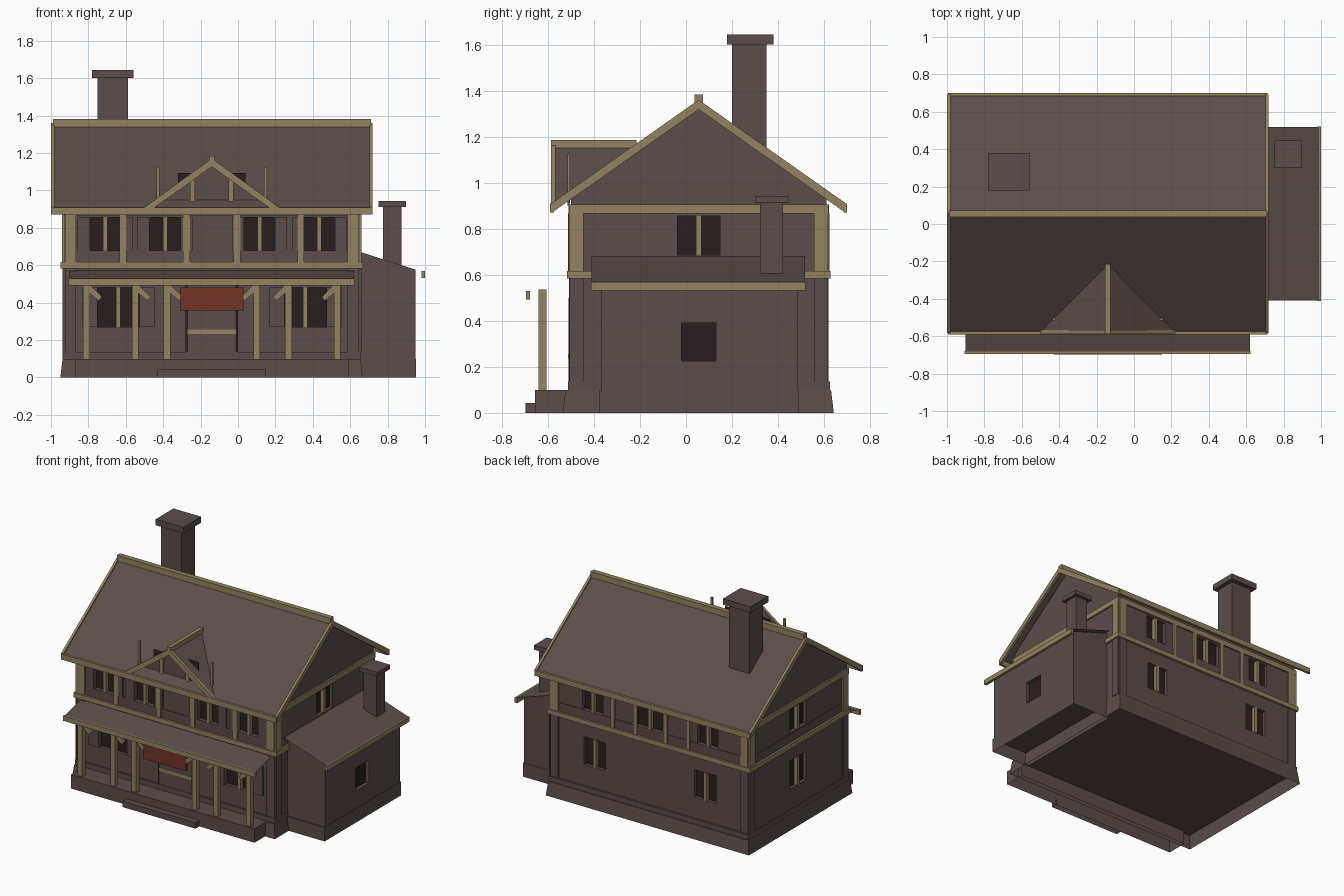
import bpy, bmesh

if "Cube" in bpy.data.objects:
    bpy.data.objects.remove(bpy.data.objects["Cube"])

def material(name, rgb):
    m = bpy.data.materials.new(name)
    m.diffuse_color = (*rgb, 1)
    m.use_nodes = True
    m.node_tree.nodes["Principled BSDF"].inputs["Base Color"].default_value = m.diffuse_color
    return m

BROWN = material("weathered_brown", (0.104, 0.075, 0.067))
TAN = material("tan_timber", (0.287, 0.223, 0.115))
RED = material("sign_red", (0.165, 0.034, 0.016))
DARK = material("dark_opening", (0.022, 0.0135, 0.013))
MID = -0.14                       # symmetry line of the facade
RIDGE = 0.055                     # y of the main ridge

def finish(name, bm, mat):
    me = bpy.data.meshes.new(name)
    bm.to_mesh(me)
    bm.free()
    me.materials.append(mat)
    ob = bpy.data.objects.new(name, me)
    bpy.context.scene.collection.objects.link(ob)
    return ob

def prism(name, prof, axis, a, b, mat, bottom=True):
    """Extrude a 2D profile along x (y,z points) or y (x,z points)."""
    bm = bmesh.new()
    put = (lambda p, t: (t, p[0], p[1])) if axis == 'x' else (lambda p, t: (p[0], t, p[1]))
    A = [bm.verts.new(put(p, a)) for p in prof]
    B = [bm.verts.new(put(p, b)) for p in prof]
    bm.faces.new(A)
    bm.faces.new(B)
    n = len(prof)
    for i in range(n):
        j = (i + 1) % n
        bm.faces.new((A[i], A[j], B[j], B[i]))
    bmesh.ops.recalc_face_normals(bm, faces=bm.faces)
    if not bottom:                # open shell seen from below
        low = [f for f in bm.faces if f.normal.z < -0.9]
        bmesh.ops.delete(bm, geom=low, context='FACES_ONLY')
    return finish(name, bm, mat)

def box(name, x0, x1, y0, y1, z0, z1, mat, bottom=True):
    return prism(name, [(y0, z0), (y1, z0), (y1, z1), (y0, z1)], 'x', x0, x1, mat, bottom)

def sheet(name, pts, mat=BROWN):
    bm = bmesh.new()
    f = bm.faces.new([bm.verts.new(p) for p in pts])
    f.normal_update()
    if f.normal.z < 0:
        f.normal_flip()
    return finish(name, bm, mat)

def on_wall(name, face, u0, u1, z0, z1, d0, d1, mat):
    """Box on a house wall: u runs along it, d is distance outwards."""
    if face == 'front':
        return box(name, u0, u1, -0.5 - d1, -0.5 - d0, z0, z1, mat)
    if face == 'back':
        return box(name, u0, u1, 0.61 + d0, 0.61 + d1, z0, z1, mat)
    if face == 'right':
        return box(name, 0.65 + d0, 0.65 + d1, u0, u1, z0, z1, mat)
    if face == 'annex':
        return box(name, 0.95 + d0, 0.95 + d1, u0, u1, z0, z1, mat)
    return box(name, -0.93 - d1, -0.93 - d0, u0, u1, z0, z1, mat)

# foundation (tapered open shell), base course and house body with gables
base = box("foundation", -0.95, 0.667, -0.535, 0.642, 0, 0.1, BROWN, False)
for v in base.data.vertices:
    if v.co.z > 0.05:
        v.co.x += 0.012 if v.co.x < 0 else -0.012
        v.co.y += 0.012 if v.co.y < 0 else -0.012
box("base_course", -0.937, 0.655, -0.513, 0.625, 0.1, 0.137, BROWN)
walls = prism("house_walls", [(-0.5, 0.1), (0.61, 0.1), (0.61, 0.945), (RIDGE, 1.338), (-0.5, 0.945)],
              'x', -0.93, 0.65, BROWN)
annex = prism("annex_walls", [(0.65, 0.1), (0.95, 0.1), (0.95, 0.576), (0.65, 0.672)],
              'y', -0.368, 0.487, BROWN)

# windows: recess cutter, dark pane, mullion and optional shutters
def window(face, c, w, z0, z1, shutter=0, mullion=True):
    cutter = on_wall("window_cutter", face, c - w / 2, c + w / 2, z0, z1, -0.03, 0.05, DARK)
    cutter.hide_render = True
    cutter.display_type = 'WIRE'
    mod = (annex if face == 'annex' else walls).modifiers.new("window_cut", 'BOOLEAN')
    mod.operation = 'DIFFERENCE'
    mod.object = cutter
    mod.solver = 'EXACT'
    on_wall("window_pane", face, c - w / 2, c + w / 2, z0, z1, -0.031, -0.025, DARK)
    if mullion:
        on_wall("window_mullion", face, c - 0.012, c + 0.012, z0, z1, -0.025, 0.004, TAN)
    if shutter:
        for s in (-1, 1):
            e = c + s * w / 2
            on_wall("shutter", face, min(e, e + s * shutter), max(e, e + s * shutter),
                    z0, z1, 0, 0.01, BROWN)

for c in (-0.71, -0.39, 0.115, 0.435):
    window('front', c, 0.165, 0.68, 0.855, 0.065)
for c in (-0.64, 0.36):
    window('front', c, 0.225, 0.27, 0.48, 0.08)
for c, w in ((0.315, 0.16), (-0.14, 0.215), (-0.6, 0.16)):
    window('back', c, w, 0.68, 0.855)
for c in (0.3, -0.58):
    window('back', c, 0.17, 0.285, 0.485)
window('right', RIDGE, 0.185, 0.685, 0.855)
window('left', RIDGE, 0.185, 0.685, 0.855)
window('left', RIDGE, 0.185, 0.28, 0.485)
window('annex', 0.055, 0.15, 0.226, 0.39, mullion=False)

# timber frame of the upper floor, corner pilasters of the lower floor
for face in ('front', 'back', 'right', 'left'):
    u0, u1 = (-0.92, 0.64) if face in ('front', 'back') else (-0.5, 0.61)
    on_wall("top_beam", face, u0 - 0.008, u1 + 0.008, 0.866, 0.905, 0, 0.011, TAN)
    on_wall("floor_beam", face, u0 - 0.018, u1 + 0.018, 0.583, 0.617, 0, 0.018, TAN)
    on_wall("sill_panel", face, u0 + 0.06, u1 - 0.06, 0.617, 0.68, 0, 0.004, BROWN)
    for a, b in ((u0 - 0.006, u0 + 0.055), (u1 - 0.055, u1 + 0.006)):
        on_wall("corner_post", face, a, b, 0.617, 0.866, 0, 0.011, TAN)
        on_wall("corner_pilaster", face, a, b, 0.137, 0.583, 0, 0.009, BROWN)
for x in (-0.615, -0.275, -0.005, 0.335):
    on_wall("wall_post", 'front', x - 0.018, x + 0.018, 0.617, 0.866, 0, 0.013, TAN)
for x in (-0.45, -0.27, -0.03, 0.15):
    on_wall("wall_post", 'back', x - 0.015, x + 0.015, 0.617, 0.866, 0, 0.013, TAN)

# main roof, ridge beam, eave and rake boards
for e in (-0.582, 0.692):
    sheet("roof_slope", [(-0.99, RIDGE, 1.35), (0.71, RIDGE, 1.35), (0.71, e, 0.902), (-0.99, e, 0.902)])
    box("eave_board", -0.995, 0.715, e - 0.008, e + 0.008, 0.87, 0.91, TAN)
    for x in (-1.0, 0.702):
        prism("rake_board", [(RIDGE, 1.36), (e, 0.912), (e, 0.87), (RIDGE, 1.318)], 'x', x, x + 0.018, TAN)
box("ridge_beam", -0.99, 0.71, 0.037, 0.073, 1.34, 1.382, TAN)

# front dormer
for s in (-1, 1):
    foot = MID + s * 0.36
    sheet("dormer_slope", [(MID, -0.58, 1.16), (MID, -0.21, 1.16), (foot, -0.575, 0.905)])
    prism("dormer_rake", [(MID, 1.172), (foot, 0.91), (foot + s * -0.05, 0.905), (MID, 1.127)],
          'y', -0.587, -0.567, TAN)
    x = MID + s * 0.288
    box("dormer_outer_post", x - 0.008, x + 0.008, -0.515, -0.503, 0.91, 1.125, TAN)
    x = MID + s * 0.103
    box("dormer_inner_post", x - 0.014, x + 0.014, -0.525, -0.513, 0.937, 1.075, TAN)
    a, b = MID + s * 0.18, MID + s * 0.03
    sheet("dormer_window", [(a, -0.503, 0.935), (b, -0.503, 0.935), (b, -0.503, 1.093), (a, -0.503, 1.093)], DARK)
    box("dormer_sill", min(a, b), max(a, b), -0.52, -0.513, 0.933, 0.94, DARK)
prism("dormer_wall", [(MID - 0.35, 0.9), (MID + 0.35, 0.9), (MID, 1.15)], 'y', -0.514, -0.507, BROWN)
box("dormer_ridge", MID - 0.014, MID + 0.014, -0.587, -0.215, 1.148, 1.185, TAN)

# chimneys
box("main_chimney", -0.752, -0.588, 0.2, 0.35, 1.0, 1.6, BROWN)
box("main_chimney_cap", -0.78, -0.56, 0.178, 0.38, 1.6, 1.643, BROWN)
box("annex_chimney", 0.775, 0.875, 0.322, 0.422, 0.6, 0.912, BROWN)
box("annex_chimney_cap", 0.752, 0.898, 0.3, 0.446, 0.912, 0.943, BROWN)

# side annex base and roof
box("annex_plinth", 0.64, 0.953, -0.376, 0.49, 0, 0.1, BROWN, False)
sheet("annex_roof", [(0.65, -0.41, 0.68), (0.99, -0.41, 0.568), (0.99, 0.518, 0.568), (0.65, 0.518, 0.68)])
box("annex_eave_board", 0.98, 1.0, -0.412, 0.52, 0.532, 0.568, TAN)

# porch: deck, step, roof, beam, posts and brackets
box("porch_deck", -0.87, 0.59, -0.655, -0.5, 0, 0.1, BROWN, False)
box("porch_step", -0.43, 0.15, -0.697, -0.65, 0, 0.043, BROWN, False)
sheet("porch_roof", [(-0.9, -0.69, 0.527), (0.62, -0.69, 0.527), (0.62, -0.5, 0.572), (-0.9, -0.5, 0.572)])
box("porch_eave_board", -0.905, 0.622, -0.695, -0.678, 0.493, 0.529, TAN)
box("porch_beam", -0.83, 0.55, -0.64, -0.605, 0.495, 0.536, TAN)
for off in (0.67, 0.41, 0.24):
    for s in (-1, 1):
        x = MID + s * off
        box("porch_post", x - 0.018, x + 0.018, -0.64, -0.605, 0.1, 0.495, TAN)
        prism("porch_bracket", [(x, 0.493), (x - s * 0.022, 0.493), (x - s * 0.083, 0.43),
                                (x - s * 0.065, 0.41), (x, 0.465)], 'y', -0.632, -0.612, TAN)

# hanging sign and entrance
box("hanging_sign", -0.31, 0.03, -0.635, -0.615, 0.357, 0.48, RED)
for s in (-1, 1):
    x = MID + s * 0.133
    on_wall("door_edge", 'front', x - 0.007, x + 0.007, 0.137, 0.5, 0, 0.009, DARK)
on_wall("door_panel", 'front', -0.266, -0.014, 0.12, 0.5, 0, 0.01, BROWN)
on_wall("door_rail", 'front', -0.27, -0.01, 0.233, 0.256, 0, 0.012, TAN)
